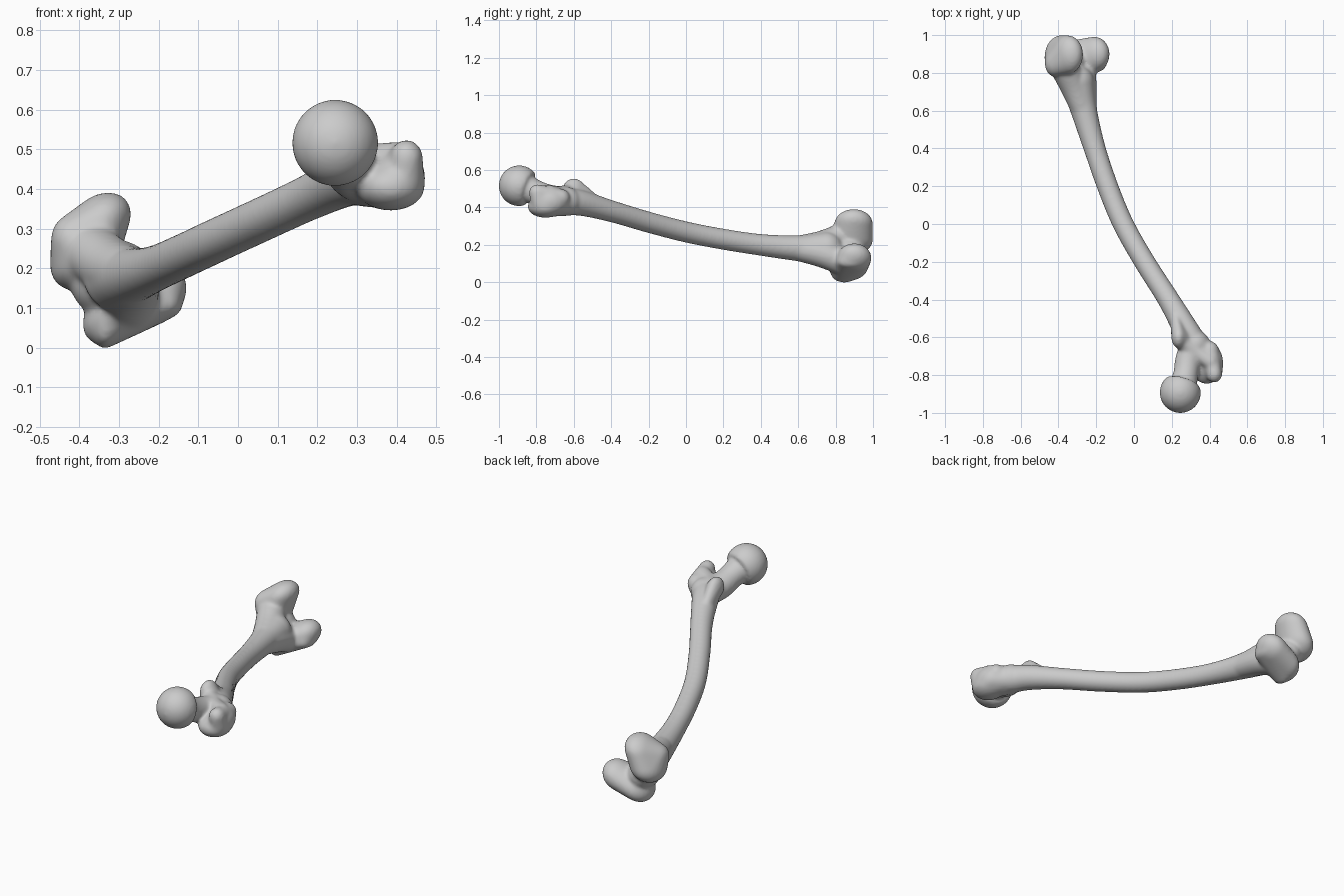
import bpy, bmesh, math
from mathutils import Vector, Matrix

if "Cube" in bpy.data.objects:
    bpy.data.objects.remove(bpy.data.objects["Cube"])

bm = bmesh.new()
# local frame of the knee end: posterior, shaft and medial directions
TILT = Matrix(((0.75, 0, -0.66), (0, 1, 0), (0.66, 0, 0.75))).to_4x4()
FLAT = Matrix()


def blob(center, radii, frame=FLAT, target=None):
    """Ellipsoid with radii along the axes of a frame."""
    m = Matrix.Translation(center) @ frame @ Matrix.Diagonal((*radii, 1))
    bmesh.ops.create_uvsphere(target or bm, u_segments=40, v_segments=24, radius=1, matrix=m)


def hull(*blobs, cut=None):
    """Tight skin around several ellipsoids, optionally trimmed by a plane (point, normal)."""
    part = bmesh.new()
    for b in blobs:
        blob(*b, target=part)
    if cut:
        point, normal = Vector(cut[0]), Vector(cut[1])
        beyond = [v for v in part.verts if (v.co - point).dot(normal) > 0]
        bmesh.ops.delete(part, geom=beyond, context='VERTS')
    res = bmesh.ops.convex_hull(part, input=part.verts[:])
    used = {g for g in res['geom'] if isinstance(g, bmesh.types.BMFace)}
    copies = {}
    for f in used:
        for v in f.verts:
            if v not in copies:
                copies[v] = bm.verts.new(v.co)
        bm.faces.new([copies[v] for v in f.verts])
    part.free()


def spline(p0, p1, p2, p3, t):
    return 0.5 * (2 * p1 + (p2 - p0) * t + (2 * p0 - 5 * p1 + 4 * p2 - p3) * t * t
                  + (3 * p1 - p0 - 3 * p2 + p3) * t ** 3)


def tube(stations, steps=8, sides=32):
    """Round-ended smooth tube through (x, y, z, radius) stations."""
    pts = [Vector(s) for s in stations]
    ext = [2 * pts[0] - pts[1]] + pts + [2 * pts[-1] - pts[-2]]
    path = [spline(*ext[i:i + 4], k / steps) for i in range(len(pts) - 1) for k in range(steps)]
    path.append(pts[-1])
    rings = []
    for i, p in enumerate(path):
        d = (path[min(i + 1, len(path) - 1)] - path[max(i - 1, 0)]).to_3d()
        q = d.to_track_quat('Z', 'X')
        rings.append([bm.verts.new(p.to_3d() + q @ Vector((p.w * math.cos(a), p.w * math.sin(a), 0)))
                      for a in (2 * math.pi * k / sides for k in range(sides))])
    for a, b in zip(rings, rings[1:]):
        for k in range(sides):
            j = (k + 1) % sides
            bm.faces.new((a[k], a[j], b[j], b[k]))
    bm.faces.new(rings[0][::-1])
    bm.faces.new(rings[-1])
    for p in (pts[0], pts[-1]):
        blob(p.to_3d(), (p.w,) * 3)


# bowed shaft
tube([(0.345, -0.69, 0.43, 0.078), (0.28, -0.57, 0.425, 0.069), (0.183, -0.4, 0.38, 0.058),
      (0.056, -0.2, 0.321, 0.056), (-0.057, 0, 0.269, 0.056), (-0.14, 0.2, 0.23, 0.056),
      (-0.208, 0.4, 0.2, 0.058), (-0.265, 0.6, 0.182, 0.07), (-0.3, 0.75, 0.18, 0.09)])

# flare towards the two condyles
tube([(-0.265, 0.6, 0.185, 0.064), (-0.32, 0.73, 0.205, 0.072), (-0.385, 0.86, 0.25, 0.076)])
tube([(-0.26, 0.6, 0.178, 0.064), (-0.27, 0.73, 0.15, 0.072), (-0.28, 0.86, 0.105, 0.076)])

# medial condyle
hull(((-0.384, 0.885, 0.23), (0.1, 0.115, 0.074), TILT),
     ((-0.35, 0.897, 0.314), (0.09, 0.102, 0.066), TILT),
     ((-0.42, 0.85, 0.27), (0.052, 0.07, 0.065)))
# lateral condyle
hull(((-0.305, 0.868, 0.09), (0.1, 0.108, 0.066), TILT),
     ((-0.21, 0.9, 0.13), (0.09, 0.092, 0.068), TILT),
     ((-0.335, 0.845, 0.045), (0.035, 0.07, 0.047)),
     ((-0.175, 0.88, 0.11), (0.035, 0.07, 0.035)))
# kneecap groove between the condyles
blob((-0.34, 0.855, 0.16), (0.08, 0.1, 0.09), TILT)

# head, trimmed where the neck leaves it
hull(((0.245, -0.892, 0.516), (0.109,) * 3), cut=((0.262, -0.838, 0.498), (0.3, 0.9, -0.3)))
# neck
tube([(0.26, -0.86, 0.505, 0.074), (0.275, -0.79, 0.475, 0.066), (0.288, -0.72, 0.45, 0.07),
      (0.325, -0.64, 0.432, 0.078)])
# greater trochanter with its hooked tip
hull(((0.385, -0.752, 0.405), (0.086, 0.095, 0.06)),
     ((0.412, -0.735, 0.43), (0.06, 0.095, 0.072)),
     ((0.345, -0.65, 0.43), (0.07, 0.06, 0.07)))
hull(((0.4, -0.67, 0.45), (0.05, 0.05, 0.05)),
     ((0.425, -0.795, 0.48), (0.041, 0.045, 0.044)),
     ((0.42, -0.77, 0.42), (0.05, 0.06, 0.05)))
# lesser trochanter and the crest joining both
hull(((0.236, -0.6, 0.5), (0.038, 0.058, 0.056)),
     ((0.22, -0.5, 0.435), (0.03, 0.04, 0.04)),
     ((0.275, -0.62, 0.45), (0.05, 0.06, 0.05)))
tube([(0.25, -0.62, 0.48, 0.045), (0.33, -0.68, 0.473, 0.042), (0.405, -0.73, 0.478, 0.042)])

# fuse everything into one smooth bone
mesh = bpy.data.meshes.new("thigh_bone")
bm.to_mesh(mesh)
bm.free()
bone = bpy.data.objects.new("thigh_bone", mesh)
bpy.context.collection.objects.link(bone)
fuse = bone.modifiers.new("fuse", 'REMESH')
fuse.mode = 'VOXEL'
fuse.voxel_size = 0.008
fuse.use_smooth_shade = True
soften = bone.modifiers.new("soften", 'SMOOTH')
soften.factor = 0.5
soften.iterations = 14
